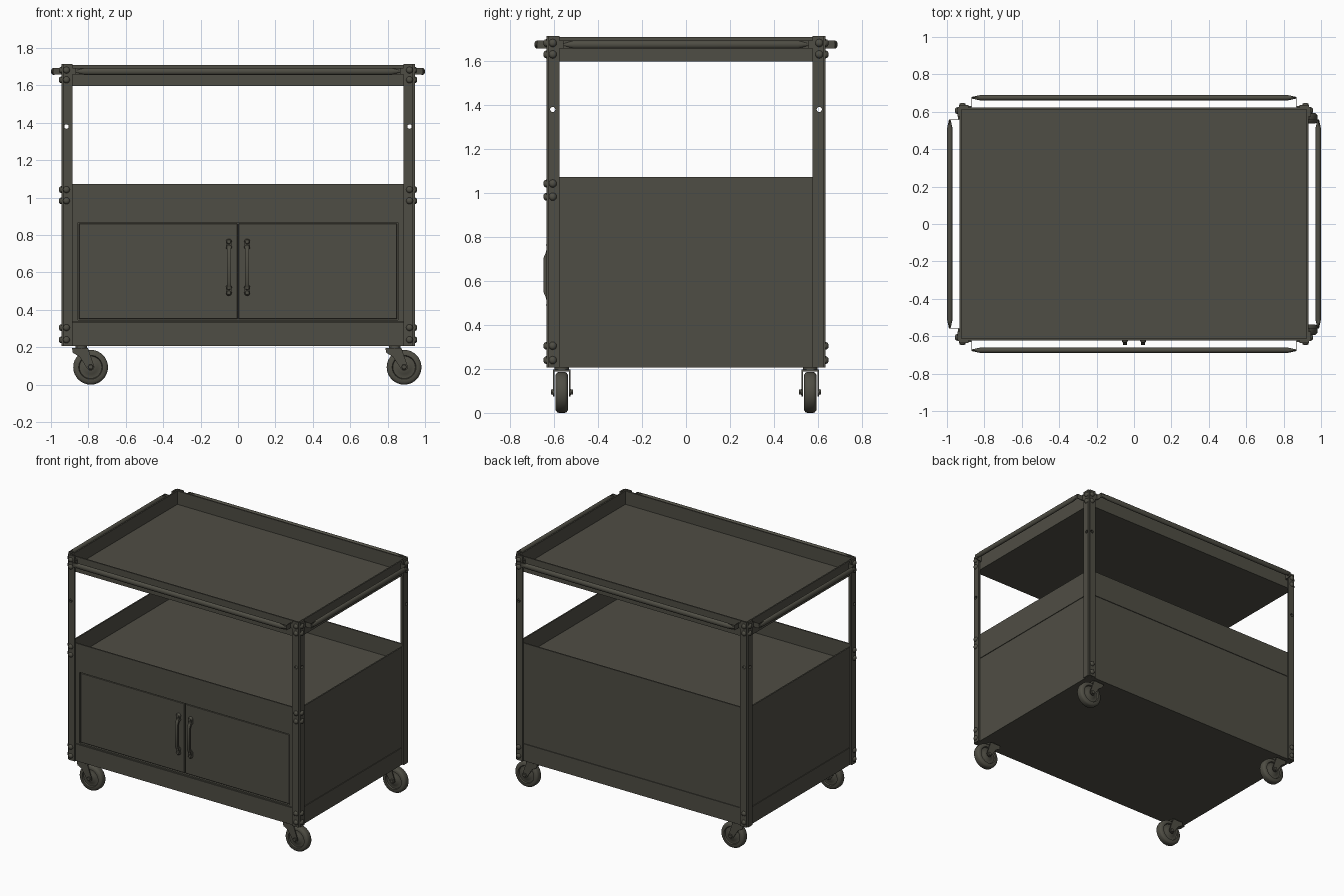
import bpy, bmesh, math
from mathutils import Matrix, Vector

old = bpy.data.objects.get("Cube")
if old:
    bpy.data.objects.remove(old)

paint = bpy.data.materials.new("dark_olive_paint")
paint.use_nodes = True
colour = (0.078, 0.075, 0.058, 1)
paint.diffuse_color = colour
bsdf = paint.node_tree.nodes["Principled BSDF"]
bsdf.inputs["Base Color"].default_value = colour
bsdf.inputs["Roughness"].default_value = 0.6


def finish(name, bm, smooth=False):
    bmesh.ops.recalc_face_normals(bm, faces=bm.faces)
    me = bpy.data.meshes.new(name)
    bm.to_mesh(me)
    bm.free()
    ob = bpy.data.objects.new(name, me)
    bpy.context.collection.objects.link(ob)
    me.materials.append(paint)
    if smooth:
        bpy.ops.object.select_all(action='DESELECT')
        ob.select_set(True)
        bpy.context.view_layer.objects.active = ob
        bpy.ops.object.shade_smooth_by_angle(angle=math.radians(40))
    return ob


def add_box(bm, lo, hi):
    lo, hi = Vector(lo), Vector(hi)
    m = Matrix.Translation((lo + hi) / 2) @ Matrix.Diagonal((*(hi - lo), 1))
    return bmesh.ops.create_cube(bm, size=1, matrix=m)["verts"]


def box(name, lo, hi, bevel=0.0):
    bm = bmesh.new()
    add_box(bm, lo, hi)
    if bevel:
        bmesh.ops.bevel(bm, geom=bm.edges[:], offset=bevel, segments=1, affect='EDGES')
    return finish(name, bm)


def add_lathe(bm, profile, matrix, steps=24):
    """Spin (radius, height) points around local z, then place them."""
    verts = [bm.verts.new((r, 0, h)) for r, h in profile]
    edges = [bm.edges.new(pair) for pair in zip(verts, verts[1:])]
    new = bmesh.ops.spin(bm, geom=verts + edges, axis=(0, 0, 1), cent=(0, 0, 0),
                         angle=math.tau, steps=steps, use_duplicate=False)
    ring = set(verts)
    todo = list(verts)
    while todo:
        for e in todo.pop().link_edges:
            for v in e.verts:
                if v not in ring:
                    ring.add(v)
                    todo.append(v)
    bmesh.ops.transform(bm, matrix=matrix, verts=list(ring))
    bmesh.ops.remove_doubles(bm, verts=list(ring), dist=0.0002)


def add_prism(bm, points, depth):
    base = bm.faces.new([bm.verts.new(p) for p in points])
    out = bmesh.ops.extrude_face_region(bm, geom=[base])["geom"]
    top = [v for v in out if isinstance(v, bmesh.types.BMVert)]
    bmesh.ops.translate(bm, vec=depth, verts=top)


def facing(pos, direction):
    turn = Vector(direction).to_track_quat('Z', 'Y').to_matrix().to_4x4()
    return Matrix.Translation(pos) @ turn


PX, PY = 0.945, 0.635           # outer faces of the posts
TX, TY = 0.932, 0.622           # outer faces of the trays
LOW, TOP = 0.207, 1.715


# Trays: solid blocks with a recessed floor
def tray(name, z0, z1, floor):
    bm = bmesh.new()
    add_box(bm, (-TX, -TY, z0), (TX, TY, z1))
    top = max(bm.faces, key=lambda f: f.calc_center_median().z)
    bmesh.ops.inset_region(bm, faces=[top], thickness=0.014)
    inner = bmesh.ops.extrude_face_region(bm, geom=[top])["geom"]
    bmesh.ops.translate(bm, vec=(0, 0, floor - z1),
                        verts=[v for v in inner if isinstance(v, bmesh.types.BMVert)])
    bmesh.ops.delete(bm, geom=[top], context='FACES_ONLY')
    finish(name, bm)


tray("top_tray", 1.597, 1.71, 1.612)
tray("middle_tray", 0.88, 1.073, 0.95)
box("bottom_tray", (-TX, -TY, LOW), (TX, TY, 0.332))

# Cabinet body, front frame and doors
box("cabinet_body", (-TX + 0.005, -TY + 0.018, 0.332), (TX - 0.005, TY - 0.005, 0.88))
bm = bmesh.new()
for s in (-1, 1):
    a, b = sorted((s * 0.855, s * TX))
    add_box(bm, (a, -TY, 0.336), (b, -TY + 0.03, 0.88))
add_box(bm, (-0.855, -TY, 0.866), (0.855, -TY + 0.03, 0.88))
add_box(bm, (-0.855, -TY, 0.336), (0.855, -TY + 0.03, 0.345))
finish("cabinet_front_frame", bm)
for side, s in (("left", 1), ("right", -1)):
    a, b = sorted((s * 0.003, s * 0.85))
    box(side + "_door", (a, -TY + 0.005, 0.35), (b, -TY + 0.025, 0.861), 0.003)

    # Door handle: two round-ended feet and an arched grip
    bm = bmesh.new()
    x = s * 0.049
    for z in (0.505, 0.75):
        add_box(bm, (x - 0.015, -0.63, z - 0.017), (x + 0.015, -0.612, z + 0.017))
        for dz in (-0.014, 0.014):
            add_lathe(bm, [(0, 0.022), (0.01, 0.02), (0.016, 0.012), (0.016, 0)],
                      facing((x, -0.614, z + dz), (0, -1, 0)), 16)
    half = [(-0.62, 0.135), (-0.632, 0.115), (-0.647, 0.08)]
    inner = [(-0.635, 0.075), (-0.621, 0.108), (-0.612, 0.12)]
    outline = half + [(y, -h) for y, h in reversed(half)]
    outline += [(y, -h) for y, h in reversed(inner)] + inner
    add_prism(bm, [(x - 0.011, y, 0.627 + h) for y, h in outline], (0.022, 0, 0))
    finish(side + "_door_handle", bm, True)

# Angle-iron corner posts with one hole in each flange
for py, sy in (("front", -1), ("back", 1)):
    for px, sx in (("left", 1), ("right", -1)):
        t, w = 0.012, 0.06
        shape = [(0, 0), (w, 0), (w, t), (t, t), (t, w), (0, w)]
        bm = bmesh.new()
        add_prism(bm, [(sx * (PX - a), sy * (PY - b), LOW) for a, b in shape],
                  (0, 0, TOP - LOW))
        corner = [e for e in bm.edges if all(
            abs(v.co.x) > PX - 0.001 and abs(v.co.y) > PY - 0.001 for v in e.verts)]
        bmesh.ops.bevel(bm, geom=corner, offset=0.01, segments=4, affect='EDGES')
        post = finish(f"{py}_{px}_post", bm, True)
        bm = bmesh.new()
        hole = [(0, -0.03), (0.012, -0.03), (0.012, 0.03), (0, 0.03)]
        add_lathe(bm, hole, facing((sx * 0.917, sy * PY, 1.38), (0, sy, 0)), 16)
        add_lathe(bm, hole, facing((sx * PX, sy * 0.606, 1.38), (sx, 0, 0)), 16)
        cutter = finish("hole_cutter", bm)
        mod = post.modifiers.new("holes", 'BOOLEAN')
        mod.operation, mod.solver, mod.object = 'DIFFERENCE', 'EXACT', cutter
        bpy.context.view_layer.objects.active = post
        bpy.ops.object.modifier_apply(modifier=mod.name)
        bpy.data.objects.remove(cutter)

        # Domed bolts on both flanges
        bm = bmesh.new()
        dome = [(0, 0.013), (0.009, 0.012), (0.015, 0.008), (0.018, 0)]
        top, mid, low = (1.682, 1.63), (1.043, 0.983), (0.305, 0.24)
        for z in top + low + (mid if sy < 0 else ()):
            add_lathe(bm, dome, facing((sx * 0.917, sy * PY, z), (0, sy, 0)), 16)
        for z in top + (mid + low if sy < 0 else ()):
            add_lathe(bm, dome, facing((sx * PX, sy * 0.606, z), (sx, 0, 0)), 16)
        finish(f"{py}_{px}_bolts", bm, True)


# Push bars on all four sides: tapered grip on thin bent brackets
def push_bar(name, angle, wall, half, reach):
    bm = bmesh.new()
    grip = [(0, -half), (0.25, -half), (1, -half + 0.05),
            (1, half - 0.05), (0.25, half), (0, half)]
    squash = Matrix.Diagonal((0.019, 0.015, 1, 1))
    turn = Matrix.Rotation(math.pi / 2, 4, 'Y') @ Matrix.Rotation(0, 4, 'Z')
    add_lathe(bm, grip, Matrix.Translation((0, -reach + 0.015, 1.675)) @ turn @ squash, 16)
    for s in (-1, 1):
        a, b = sorted((s * half, s * (half - 0.005)))
        add_box(bm, (a, -reach + 0.013, 1.657), (b, -wall, 1.693))
        a, b = sorted((s * half, s * (half - 0.06)))
        add_box(bm, (a, -reach + 0.012, 1.657), (b, -reach + 0.017, 1.693))
        a, b = sorted((s * half, s * (half + 0.035)))
        add_box(bm, (a, -wall - 0.005, 1.657), (b, -wall + 0.014, 1.693))
    bmesh.ops.rotate(bm, verts=bm.verts, cent=(0, 0, 0),
                     matrix=Matrix.Rotation(angle, 3, 'Z'))
    finish(name, bm, True)


for name, quarter in (("front", 0), ("left", 1), ("back", 2), ("right", 3)):
    dims = (PX - 0.008, 0.56, 1.0) if quarter % 2 else (PY - 0.008, 0.87, 0.69)
    push_bar(name + "_push_bar", quarter * math.pi / 2, *dims)

# Swivel casters, all trailing the same way
for py, y in (("front", -0.565), ("back", 0.565)):
    for px, x in (("left", 0.838), ("right", -0.838)):
        ax = x + 0.05
        R, W = 0.093, 0.028
        bm = bmesh.new()
        side = [(0, W - 0.006), (0.035, W - 0.006), (0.04, W - 0.01), (0.06, W - 0.01),
                (0.064, W), (R - 0.012, W), (R - 0.003, W - 0.007), (R, W - 0.014)]
        add_lathe(bm, side + [(r, -h) for r, h in reversed(side)],
                  facing((ax, y, R), (0, 1, 0)), 32)
        finish(f"{py}_{px}_wheel", bm, True)

        bm = bmesh.new()
        add_box(bm, (x - 0.05, y - 0.04, 0.188), (x + 0.035, y + 0.04, 0.197))
        add_lathe(bm, [(0, 0), (0.032, 0), (0.032, 0.016), (0, 0.016)],
                  Matrix.Translation((x, y, 0.194)), 20)
        foot = [(ax + 0.02 * math.cos(a), 0.095 + 0.02 * math.sin(a))
                for a in (math.radians(210 + 30 * i) for i in range(7))]
        outline = [(x + 0.035, 0.197), (x - 0.05, 0.197), (x - 0.045, 0.17),
                   (x - 0.01, 0.15)] + foot
        for s in (-1, 1):
            add_prism(bm, [(u, y + s * 0.034, v) for u, v in outline], (0, s * 0.006, 0))
            add_lathe(bm, [(0, 0.012), (0.013, 0.012), (0.015, 0)],
                      facing((ax, y + s * 0.038, 0.095), (0, s, 0)), 6)
        finish(f"{py}_{px}_caster_fork", bm, True)
